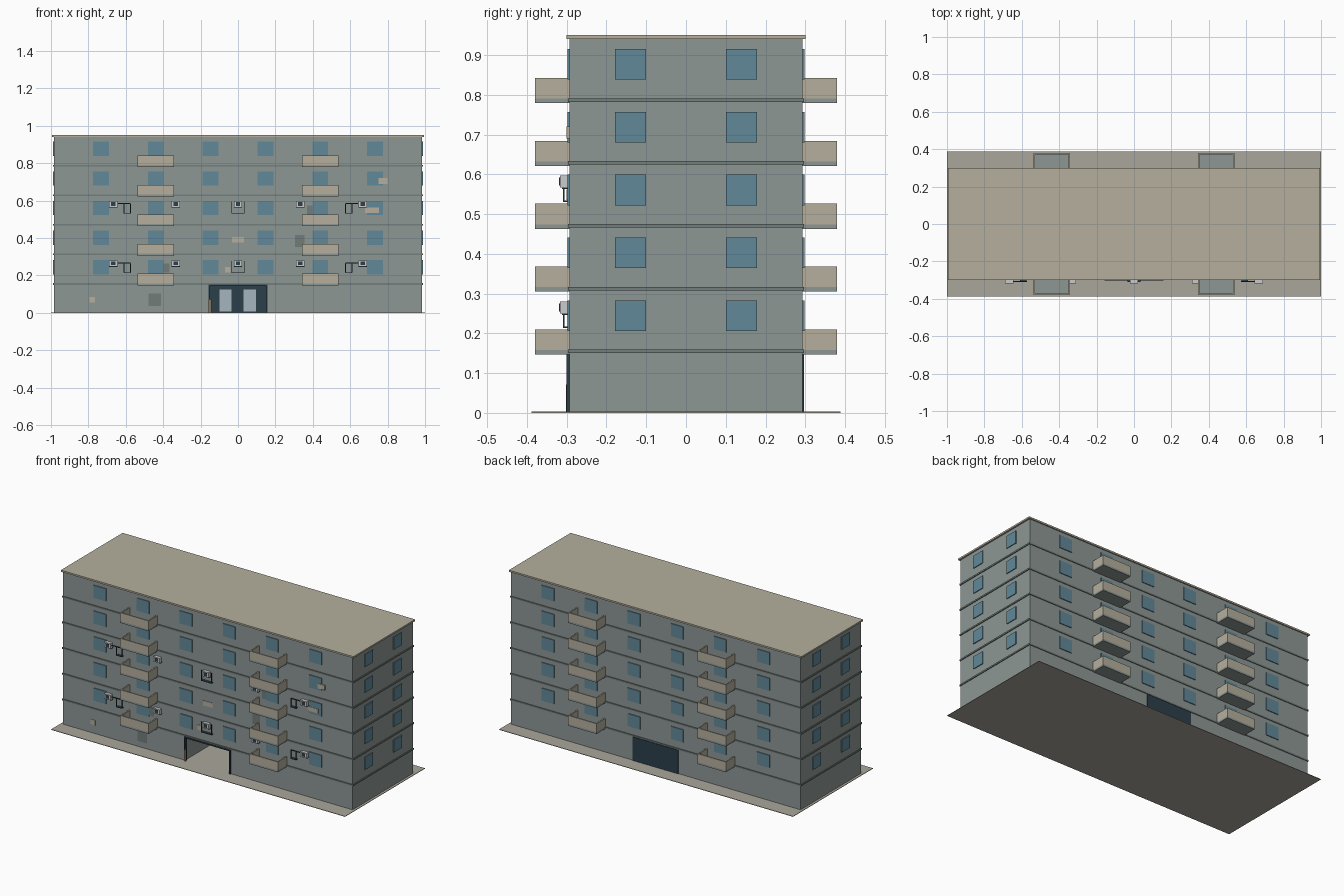
import bpy, bmesh
from mathutils import Matrix, Vector

if "Cube" in bpy.data.objects:
    bpy.data.objects.remove(bpy.data.objects["Cube"])


def material(name, rgb):
    m = bpy.data.materials.new(name)
    m.diffuse_color = (*rgb, 1)
    m.use_nodes = True
    m.node_tree.nodes["Principled BSDF"].inputs["Base Color"].default_value = m.diffuse_color
    return m


WALL = material("wall_paint", (0.27, 0.31, 0.30))
BAND = material("band_paint", (0.17, 0.21, 0.20))
BEIGE = material("beige_paint", (0.46, 0.43, 0.34))
STONE = material("paving", (0.40, 0.38, 0.33))
GLASS = material("window_glass", (0.12, 0.25, 0.32))
DARK = material("dark_frame", (0.025, 0.05, 0.07))
PALE = material("door_glass", (0.38, 0.46, 0.52))
METAL = material("unit_metal", (0.55, 0.57, 0.56))
STAIN = material("stain", (0.17, 0.20, 0.19))
WOOD = material("wood", (0.25, 0.17, 0.11))


def boxes(name, specs, mat):
    """One object from boxes given as (x0, x1, y0, y1, z0, z1)."""
    bm = bmesh.new()
    for x0, x1, y0, y1, z0, z1 in specs:
        c = Vector(((x0 + x1) / 2, (y0 + y1) / 2, (z0 + z1) / 2))
        s = Matrix.Diagonal((abs(x1 - x0), abs(y1 - y0), abs(z1 - z0), 1))
        bmesh.ops.create_cube(bm, size=1, matrix=Matrix.Translation(c) @ s)
    me = bpy.data.meshes.new(name)
    bm.to_mesh(me)
    bm.free()
    me.materials.append(mat)
    ob = bpy.data.objects.new(name, me)
    bpy.context.collection.objects.link(ob)
    return ob


HX, HY = 0.985, 0.293          # wall half sizes
STOREY = 0.158
FLOORS = [0.15 + i * STOREY for i in range(5)]

# Paving, walls and roof
boxes("paving_slab", [(-1, 1, -0.388, 0.388, 0, 0.003)], STONE)
body = boxes("walls", [(-HX, HX, -HY, HY, 0.003, 0.945)], WALL)
boxes("roof_slab", [(-0.995, 0.995, -0.3, 0.3, 0.94, 0.95)], BEIGE)

# Entrance passage cut into the ground floor
cutter = boxes("passage_cutter", [(-0.155, 0.155, -0.4, 0.285, -0.1, 0.148)], DARK)
cutter.hide_render = True
cutter.hide_viewport = True
cut = body.modifiers.new("passage", "BOOLEAN")
cut.operation = "DIFFERENCE"
cut.solver = "EXACT"
cut.object = cutter

# Entrance frame, rear door panels and glazing
boxes("entrance_frame", [(-0.158, -0.15, -0.301, -0.28, 0.003, 0.151),
                         (0.15, 0.158, -0.301, -0.28, 0.003, 0.151),
                         (-0.158, 0.158, -0.301, -0.28, 0.143, 0.151)], DARK)
boxes("back_door", [(-0.155, 0.155, HY - 0.002, 0.297, 0.003, 0.148)], DARK)
boxes("passage_end", [(-0.155, 0.155, 0.28, 0.287, 0.003, 0.148)], DARK)
boxes("passage_glass", [(-0.1, -0.035, 0.276, 0.28, 0.008, 0.125),
                        (0.03, 0.095, 0.276, 0.28, 0.008, 0.125)], PALE)
boxes("side_board", [(-0.157, -0.142, -0.302, -0.296, 0.003, 0.072)], WOOD)

# Storey bands around the walls
boxes("storey_bands", [(-0.99, 0.99, -0.297, 0.297, z, z + 0.009) for z in FLOORS], BAND)

# Windows on all four sides
wins = []
for z in FLOORS:
    z0, z1 = z + 0.056, z + 0.133
    for s in (-1, 1):
        for x in (-0.733, -0.44, -0.147, 0.147, 0.44, 0.733):
            wins.append((x - 0.042, x + 0.042, s * 0.285, s * 0.298, z0, z1))
        for y in (-0.14, 0.14):
            wins.append((s * 0.98, s * 0.99, y - 0.039, y + 0.039, z0, z1))
boxes("windows", wins, GLASS)

# Balconies, front and back
floors, rails = [], []
for z in FLOORS:
    for s in (-1, 1):
        for x in (-0.44, 0.44):
            a, b, t = x - 0.097, x + 0.097, 0.008
            floors.append((a, b, s * 0.29, s * 0.38, z - 0.003, z + 0.008))
            rails.append((a, b, s * (0.38 - t), s * 0.38, z + 0.008, z + 0.06))
            for e in (a, b - t):
                rails.append((e, e + t, s * 0.29, s * (0.38 - t), z + 0.008, z + 0.06))
boxes("balcony_floors", floors, WALL)
boxes("balcony_rails", rails, BEIGE)

# Air units with fans and pipes on the front
cases, fans, pipes = [], [], []
r = 0.002
for z in (0.265, 0.582):
    for x in (-0.667, -0.333, 0, 0.333, 0.667):
        cases.append((x - 0.022, x + 0.022, -0.317, -0.298, z - 0.015, z + 0.015))
        fans.append((x - 0.012, x + 0.012, -0.319, -0.317, z - 0.01, z + 0.01))
        pipes.append((x - 0.022, x + 0.022, -0.312, HY * -1, z - 0.019, z - 0.015))
    # pipe loops beside the outer units and under the middle one
    for s in (-1, 1):
        pipes.append((s * 0.645, s * 0.575, -0.309, -0.305, z, z + 2 * r))
        for x in (0.575, 0.61):
            pipes.append((s * x - r, s * x + r, -0.309, -0.305, z - 0.05, z))
        pipes.append((s * 0.61, s * 0.575, -0.309, -0.292, z - 0.052, z - 0.048))
        pipes.append((s * 0.034 - r, s * 0.034 + r, -0.309, -0.305, z - 0.05, z + 0.012))
    pipes.append((-0.036, 0.036, -0.309, -0.292, z - 0.052, z - 0.048))
boxes("air_unit_cases", cases, METAL)
boxes("air_unit_fans", fans, DARK)
boxes("air_unit_pipes", pipes, DARK)


# Repair patches on the front wall
def patches(name, specs, mat):
    boxes(name, [(x - w / 2, x + w / 2, -0.2955, -0.29, z - h / 2, z + h / 2)
                 for x, z, w, h in specs], mat)


patches("light_patches", [(0.695, 0.55, 0.03, 0.03), (0, 0.39, 0.065, 0.03),
                          (-0.055, 0.23, 0.03, 0.03), (-0.78, 0.07, 0.03, 0.03)], BEIGE)
boxes("window_patches", [(0.75, 0.80, -0.3, -0.29, 0.69, 0.72),
                         (0.69, 0.755, -0.3, -0.29, 0.535, 0.562)], BEIGE)
patches("dark_patches", [(0.33, 0.385, 0.05, 0.065), (-0.445, 0.07, 0.065, 0.065),
                         (-0.385, 0.24, 0.04, 0.05), (0.385, 0.55, 0.03, 0.05)], STAIN)
